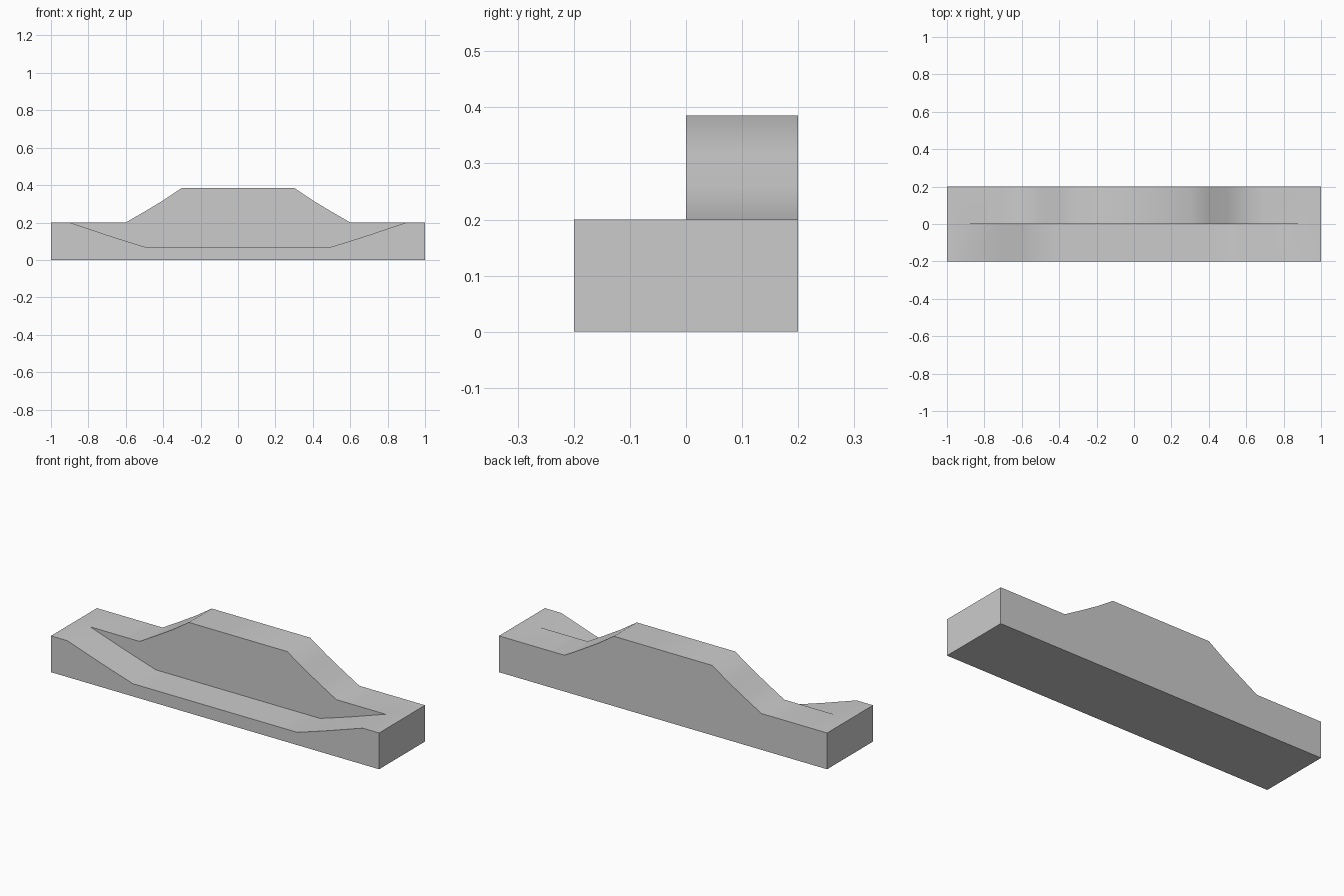
import bpy, bmesh, math

if "Cube" in bpy.data.objects:
    bpy.data.objects.remove(bpy.data.objects["Cube"])

# Half profile: x, height of front dip, height of rear hump
half = [(0.3, 0.07, 0.385), (0.4, 0.07, 0.318), (0.5, 0.07, 0.258),
        (0.6, 0.101, 0.2), (0.7, 0.133, 0.2), (0.9, 0.2, 0.2), (1.0, 0.2, 0.2)]
stations = [(-x, f, b) for x, f, b in reversed(half)] + half

# Stepped cross-section lofted along x
bm = bmesh.new()
rings = []
for x, f, b in stations:
    section = [(-0.2, 0), (-0.2, f), (0, f), (0, b), (0.2, b), (0.2, 0)]
    rings.append([bm.verts.new((x, y, z)) for y, z in section])
for r, s in zip(rings, rings[1:]):
    for i in range(6):
        j = (i + 1) % 6
        bm.faces.new((r[i], s[i], s[j], r[j]))

# End caps
bm.faces.new(rings[0])
bm.faces.new(rings[-1][::-1])

# Join the points where dip and hump meet at the same level
bmesh.ops.remove_doubles(bm, verts=bm.verts, dist=1e-5)
bmesh.ops.recalc_face_normals(bm, faces=bm.faces)

mesh = bpy.data.meshes.new("split_ramp_block")
bm.to_mesh(mesh)
bm.free()
block = bpy.data.objects.new("split_ramp_block", mesh)
bpy.context.collection.objects.link(block)

# Soft bends along the tops, crisp block edges
bpy.context.view_layer.objects.active = block
block.select_set(True)
bpy.ops.object.shade_smooth_by_angle(angle=math.radians(40))
